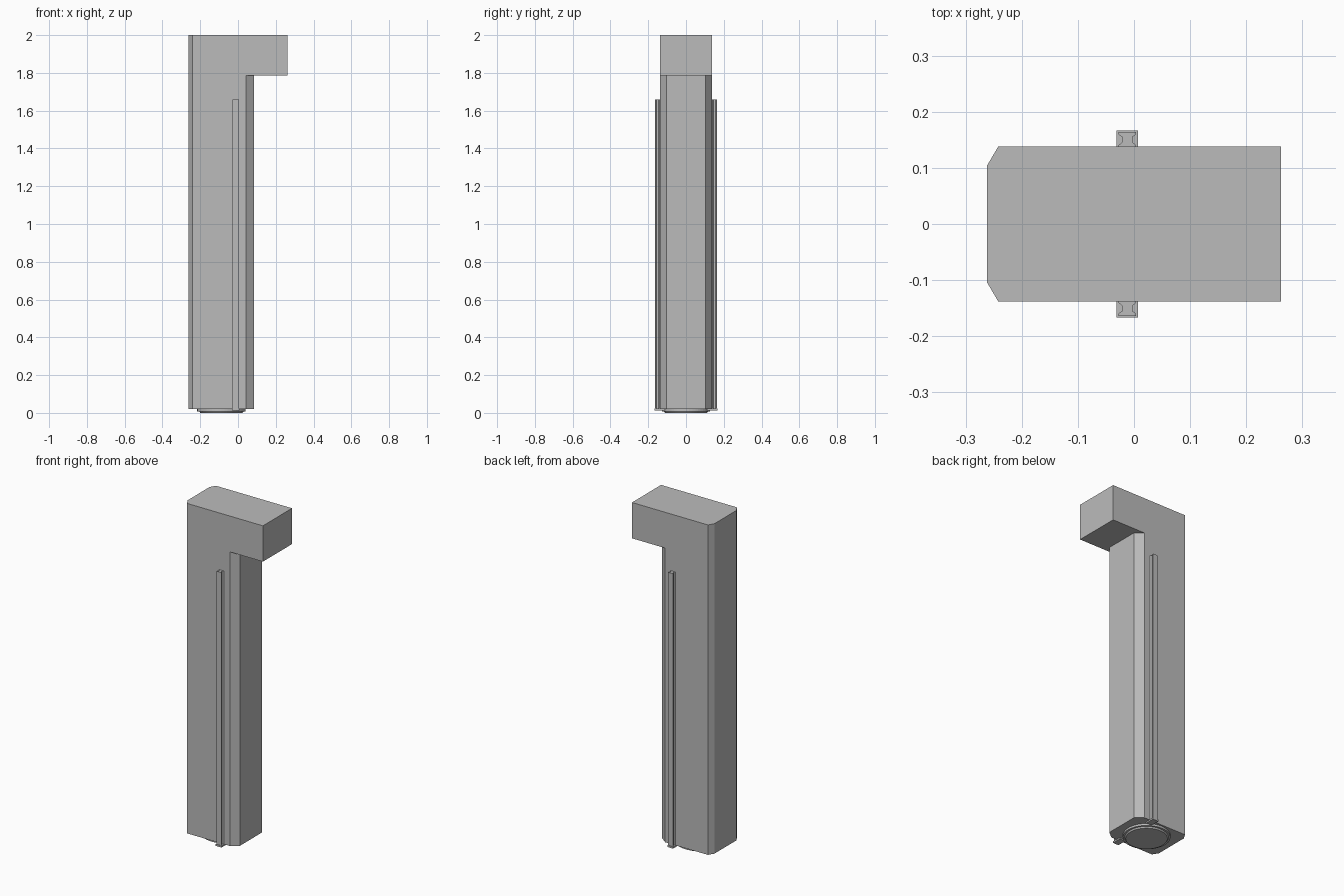
import bpy, bmesh
from mathutils import Matrix

cube = bpy.data.objects.get("Cube")
if cube:
    bpy.data.objects.remove(cube, do_unlink=True)

grey = bpy.data.materials.new("plain_grey")
grey.use_nodes = True
colour = (0.5, 0.5, 0.5, 1)
grey.diffuse_color = colour
grey.node_tree.nodes["Principled BSDF"].inputs["Base Color"].default_value = colour


def finish(name, bm):
    bmesh.ops.recalc_face_normals(bm, faces=bm.faces)
    mesh = bpy.data.meshes.new(name)
    bm.to_mesh(mesh)
    bm.free()
    mesh.materials.append(grey)
    obj = bpy.data.objects.new(name, mesh)
    bpy.context.collection.objects.link(obj)
    return obj


def add_prism(bm, outline, z0, z1):
    """Extrude a plan outline upwards between two heights."""
    face = bm.faces.new([bm.verts.new((x, y, z0)) for x, y in outline])
    top = bmesh.ops.extrude_face_region(bm, geom=[face])["geom"]
    verts = [v for v in top if isinstance(v, bmesh.types.BMVert)]
    bmesh.ops.translate(bm, verts=verts, vec=(0, 0, z1 - z0))


def prism(name, outline, z0, z1):
    bm = bmesh.new()
    add_prism(bm, outline, z0, z1)
    return finish(name, bm)


def mirrored(half):
    """Complete an outline symmetric about the x axis."""
    return half + [(x, -y) for x, y in reversed(half)]


# Column with chamfered corners, and the overhanging head
back = [(-0.262, 0.104), (-0.242, 0.138)]
prism("column", mirrored(back + [(0.042, 0.138), (0.086, 0.104)]), 0.02, 1.785)
prism("head", mirrored(back + [(0.262, 0.138)]), 1.785, 2.0)

# Grooved side rails with a small foot plate under each
rail_half = [(0.016, 0.136), (0.016, 0.140), (0.009, 0.146),
             (0.009, 0.155), (0.016, 0.160), (0.016, 0.164)]
rail = rail_half + [(-x, y) for x, y in reversed(rail_half)]
foot = [(-0.019, 0.11), (0.019, 0.11), (0.019, 0.167), (-0.019, 0.167)]
for side, s in (("front", -1), ("back", 1)):
    prism(side + "_rail", [(x - 0.012, y * s) for x, y in rail], 0.02, 1.66)
    prism(side + "_rail_foot", [(x - 0.012, y * s) for x, y in foot], 0.012, 0.022)

# Round base: a wide rim with a narrower pad beneath
for name, r0, r1, z0, z1 in (("base_rim", 0.128, 0.128, 0.008, 0.021),
                             ("base_pad", 0.112, 0.118, 0.0, 0.009)):
    bm = bmesh.new()
    bmesh.ops.create_cone(bm, cap_ends=True, segments=48, radius1=r0, radius2=r1,
                          depth=z1 - z0,
                          matrix=Matrix.Translation((-0.088, 0, (z0 + z1) / 2)))
    finish(name, bm)
